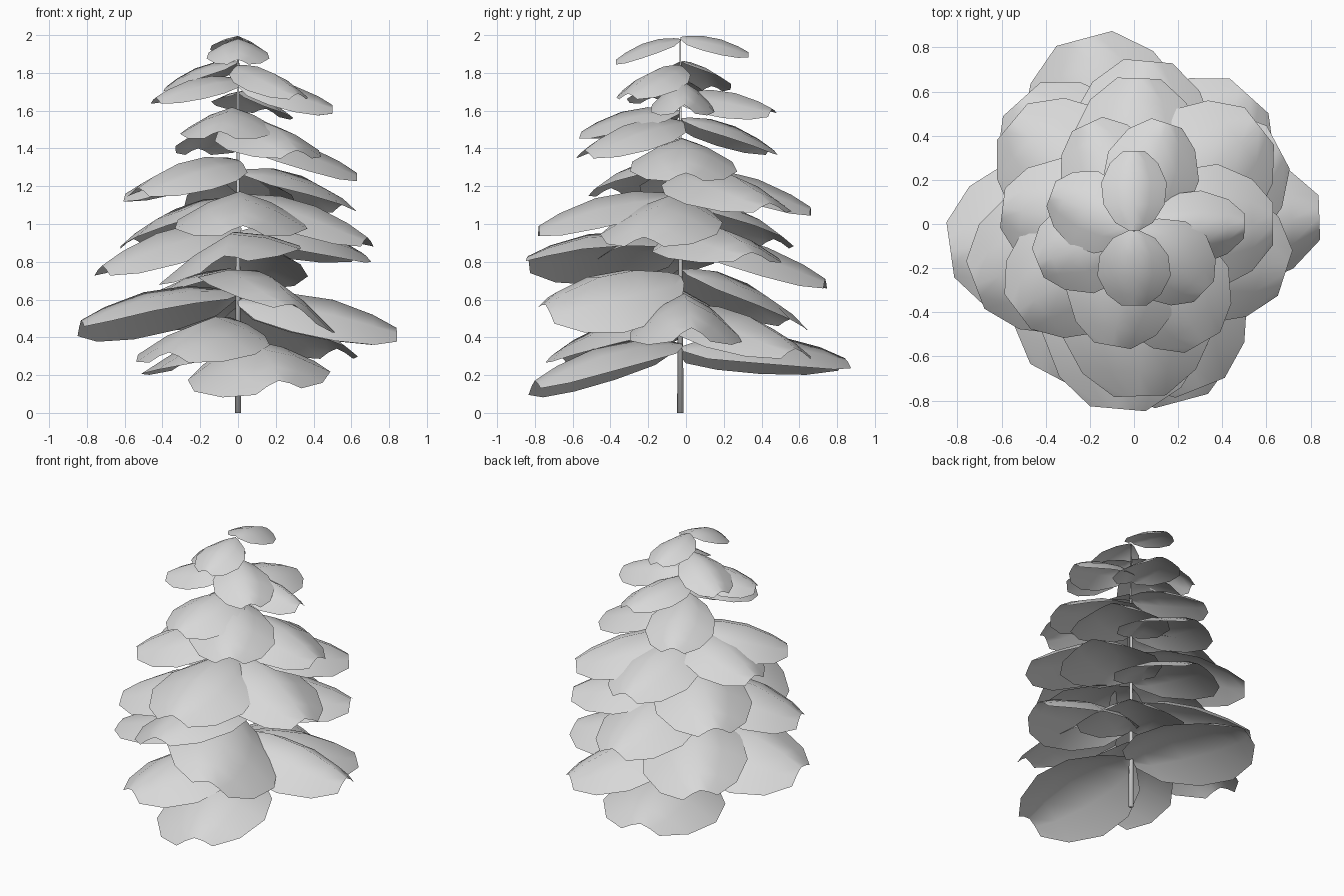
import bpy, bmesh
from math import sin, cos, radians
from mathutils import Vector

cube = bpy.data.objects.get("Cube")
if cube:
    bpy.data.objects.remove(cube)

grey = bpy.data.materials.new("light_grey")
grey.use_nodes = True
grey.diffuse_color = (0.69, 0.69, 0.69, 1)
grey.node_tree.nodes["Principled BSDF"].inputs["Base Color"].default_value = (0.69, 0.69, 0.69, 1)

AXIS_Y = -0.03
# Half outline of a bough: distance along, half width
OUTLINE = [(0, 0.07), (0.1, 0.26), (0.33, 0.42), (0.6, 0.45), (0.85, 0.33), (1, 0.15)]
ACROSS = (-1, -0.5, 0, 0.5, 1)


def finish(bm, name):
    mesh = bpy.data.meshes.new(name)
    bm.to_mesh(mesh)
    bm.free()
    mesh.materials.append(grey)
    for p in mesh.polygons:
        p.use_smooth = True
    obj = bpy.data.objects.new(name, mesh)
    bpy.context.collection.objects.link(obj)


def bough(name, azimuth, reach, z_base, z_tip, roll=0, spread=1):
    """Sheet bowed along and folded across; positive roll lifts its left edge,
    spread below 1 folds it tighter."""
    a = radians(azimuth)
    out, side = Vector((cos(a), sin(a), 0)), Vector((-sin(a), cos(a), 0))
    bm = bmesh.new()
    rows = []
    for u, w in OUTLINE:
        row = []
        for v in ACROSS:
            p = out * u * reach + side * (w * v * reach * spread)
            p.y += AXIS_Y * (1 - u)
            p.z = z_base + (z_tip - z_base) * u + 0.44 * reach * u * (1 - u)
            p.z += reach * w * (v * roll - 0.46 / spread * abs(v) ** 1.4)
            row.append(bm.verts.new(p))
        rows.append(row)
    for r, s in zip(rows, rows[1:]):
        for i in range(len(ACROSS) - 1):
            bm.faces.new((r[i], s[i], s[i + 1], r[i + 1]))
    finish(bm, name)


# Trunk: thin tapered pole
bm = bmesh.new()
bmesh.ops.create_cone(bm, cap_ends=True, segments=8, radius1=0.017, radius2=0.004, depth=1.98)
bmesh.ops.translate(bm, verts=bm.verts, vec=(0, AXIS_Y, 0.99))
finish(bm, "trunk")

# Boughs by tier: azimuth, reach, base height, tip height, roll, spread
TIERS = {
    "crown": [(90, .33, 1.99, 1.91, .1), (-90, .37, 1.98, 1.87)],
    "upper": [(-1, .5, 1.75, 1.63, 0, .75), (-44, .44, 1.84, 1.69), (160, .4, 1.86, 1.73),
              (202, .47, 1.77, 1.67), (72, .48, 1.69, 1.61, .15)],
    "high": [(-100, .56, 1.6, 1.49), (-60, .62, 1.55, 1.39), (115, .5, 1.56, 1.4),
             (0, .63, 1.45, 1.27)],
    "middle": [(173, .6, 1.31, 1.16), (217, .66, 1.34, 1.19), (88, .66, 1.28, 1.09),
               (38, .72, 1.28, 1.11)],
    "waist": [(-88, .78, 1.15, .99), (-18, .72, 1.15, .93), (140, .72, 1.13, .92),
              (201, .77, 1.0, .78), (28, .74, .96, .85)],
    "low": [(85, .74, .93, .71), (-95, .84, .9, .83, .25), (-68, .8, .73, .57, -.35),
            (132, .76, .76, .5, .1), (188, .84, .64, .49, .2), (2, .84, .6, .45, 0, .8),
            (48, .78, .56, .34)],
    "skirt": [(242, .78, .49, .32), (105, .87, .35, .29, -.05), (-75, .83, .37, .17, .14)],
}
for tier, boughs in TIERS.items():
    for n, values in enumerate(boughs, 1):
        bough(f"{tier}_bough_{n}", *values)
